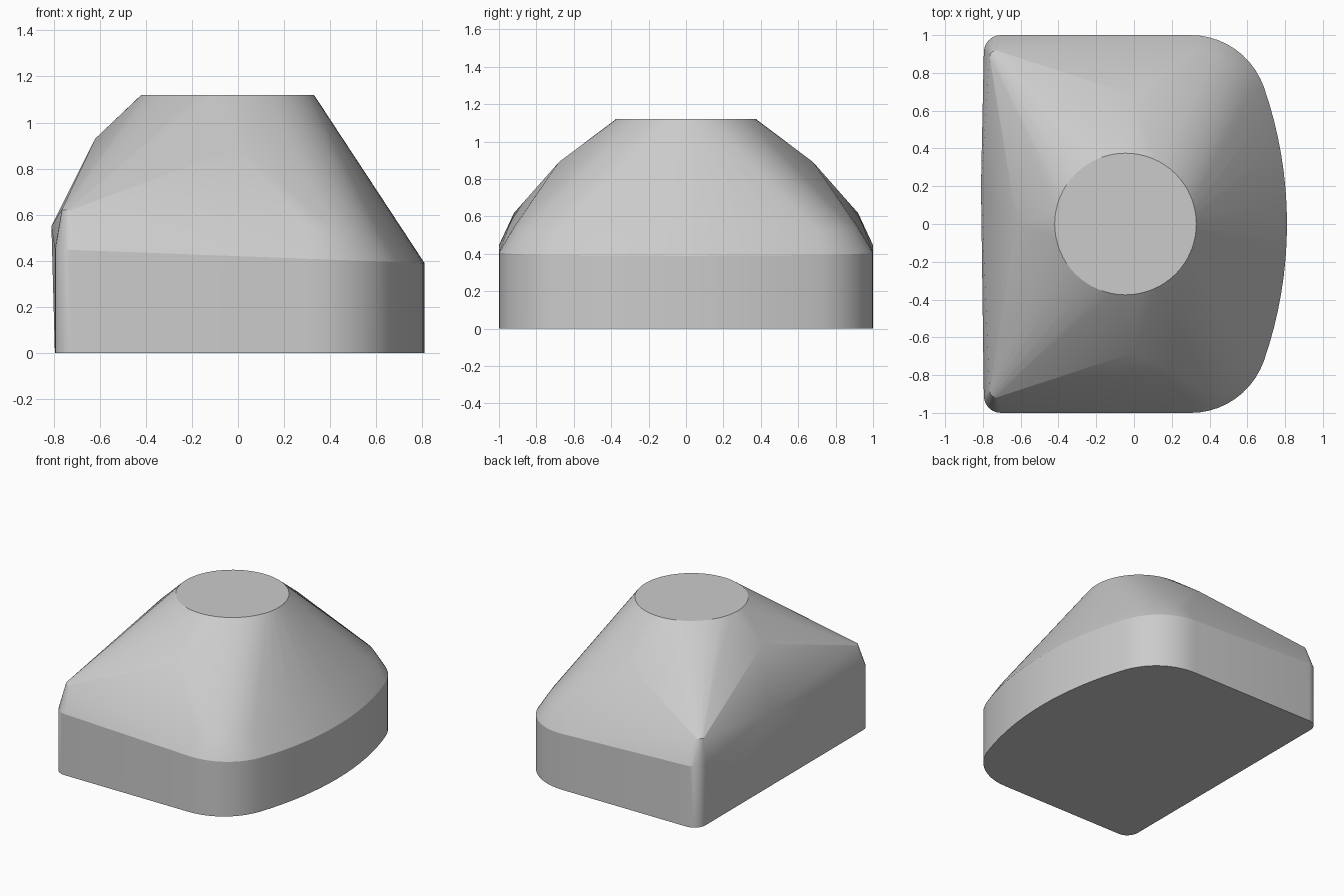
import bpy, bmesh, math
from mathutils import Vector

cube = bpy.data.objects.get("Cube")
if cube:
    bpy.data.objects.remove(cube, do_unlink=True)


def arc(cx, cy, r, a0, a1, n):
    return [(cx + r * math.cos(math.radians(a0 + (a1 - a0) * i / n)),
             cy + r * math.sin(math.radians(a0 + (a1 - a0) * i / n))) for i in range(n + 1)]


def outline(inset, corner, left):
    """Plan shape: bowed right edge, big fillets, small square-side corners."""
    half = arc(-1.4, 0, 2.21 - inset, 0, 19.2, 8)
    half += arc(0.3, 0.59, 0.41 - inset, 19.2, 90, 10)[1:]
    half += arc(left + corner, 1 - inset - corner, corner, 90, 180, 6)
    return half + [(x, -y) for x, y in half[1:]]


# Body: wall, sloping shoulder and blend up to a round top
points = [(x, y, 0) for x, y in outline(0, 0.09, -0.795)]
points += [(x, y, 0.42 - 0.0375 * x) for x, y in outline(0, 0.09, -0.795)]
points += [(x, y, 0.565 - 0.073 * x) for x, y in outline(0.08, 0.04, -0.765)]
points += [(x, y, 1.12) for x, y in arc(-0.045, 0, 0.375, 0, 360, 64)[:-1]]
# Ridge points where the flat sides break into the blend
points += [(0, 0.68, 0.89), (0, -0.68, 0.89), (-0.62, 0, 0.93), (-0.81, 0.2, 0.55)]

bm = bmesh.new()
for p in points:
    bm.verts.new(Vector(p))
hull = bmesh.ops.convex_hull(bm, input=bm.verts)
loose = [v for v in bm.verts if not v.link_faces]
bmesh.ops.delete(bm, geom=loose, context='VERTS')
bmesh.ops.dissolve_limit(bm, angle_limit=0.002, verts=bm.verts, edges=bm.edges)
bmesh.ops.recalc_face_normals(bm, faces=bm.faces)
mesh = bpy.data.meshes.new("body")
bm.to_mesh(mesh)
bm.free()

body = bpy.data.objects.new("body", mesh)
bpy.context.collection.objects.link(body)

# Plain grey
grey = bpy.data.materials.new("light_grey")
grey.use_nodes = True
colour = (0.6, 0.6, 0.6, 1)
grey.diffuse_color = colour
grey.node_tree.nodes["Principled BSDF"].inputs["Base Color"].default_value = colour
mesh.materials.append(grey)

bpy.ops.object.select_all(action='DESELECT')
body.select_set(True)
bpy.context.view_layer.objects.active = body
bpy.ops.object.shade_smooth_by_angle(angle=math.radians(20))
